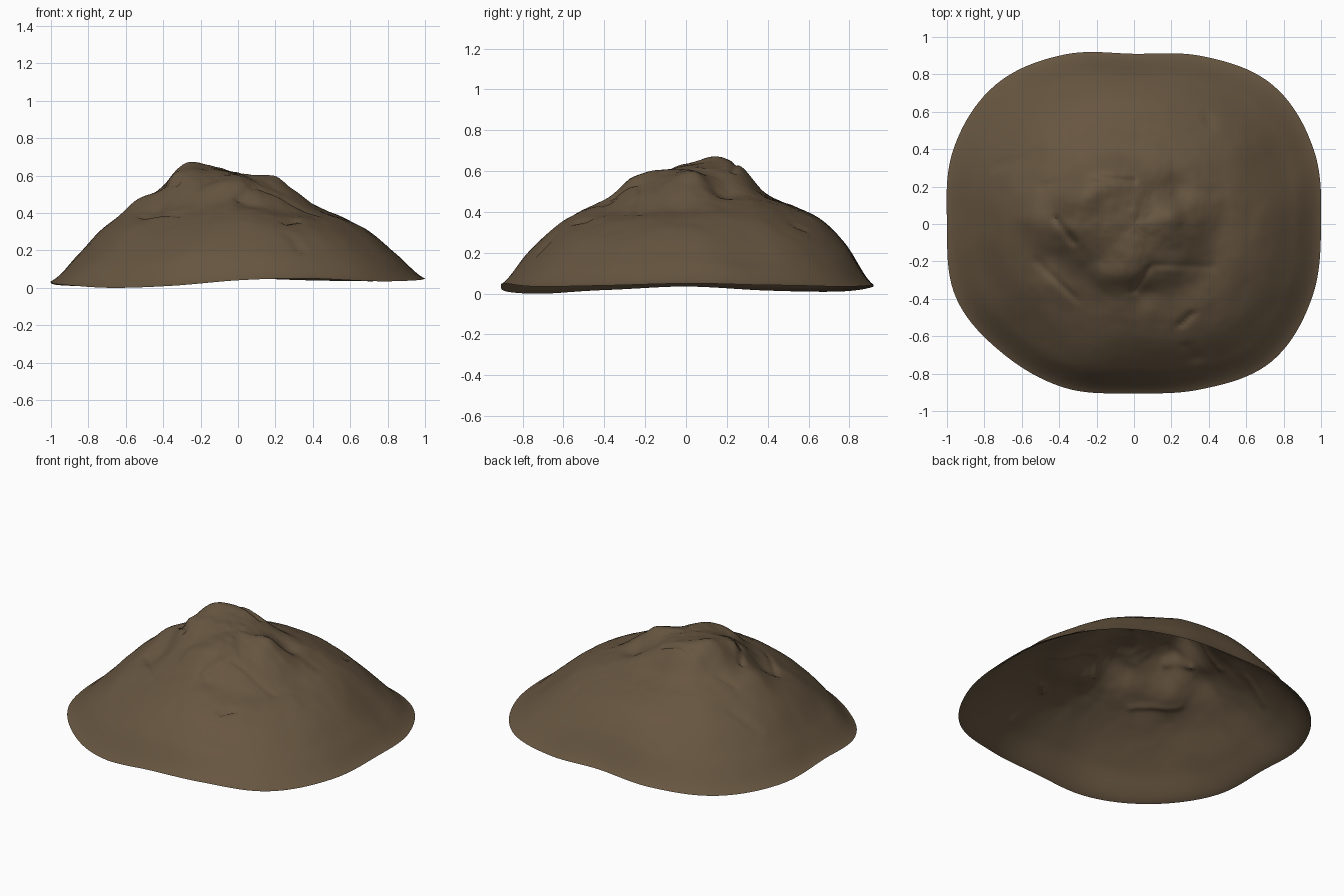
import bpy
import bmesh
import math
from mathutils import Vector, noise

cube = bpy.data.objects.get("Cube")
if cube:
    bpy.data.objects.remove(cube, do_unlink=True)

SEGMENTS, RINGS = 160, 72

# Outline radius and rim height in hundredths, counter-clockwise from +x
OUTLINE = [100, 104, 105, 97, 91, 98, 105, 104.5,
           100, 103, 98.5, 95, 90.5, 95.5, 104, 103]
RIM = [5, 4.5, 3.5, 4, 5, 3, 1, 1.5, 3.5, 2, 0, 1, 4, 5, 3.5, 4]

# Slope profiles from summit towards rim, one for every eighth of a turn
SUMMIT = 61
SLOPES = [
    [59, 53, 43, 37, 29, 17],
    [58, 50, 45, 38, 28, 15],
    [62, 59, 48, 43, 37, 24],
    [64, 65, 50, 42, 32, 17],
    [63, 63, 51, 42, 32, 17],
    [60, 55, 44, 36, 26, 14],
    [60, 57, 47, 40, 32, 20],
    [57, 49, 40, 35, 27, 15],
]

# Bumps and hollows: x, y, height, radius
BUMPS = [
    (-.28, .14, .025, .08),
    (-.35, -.02, .025, .05),
    (-.53, .03, .03, .09),
    (-.45, -.2, -.05, .1),
    (-.75, -.25, -.025, .16),
    (.2, .04, .02, .06),
    (.24, .18, -.03, .07),
    (.75, .3, -.025, .16),
    (.05, -.36, -.03, .08),
    (-.15, -.28, .015, .07),
]

# Rock cracks: start, end, depth
CRACKS = [
    ((-.74, .31), (-.58, .35), .012),
    ((-.5, .2), (-.3, .24), .012),
    ((-.22, .25), (0, .23), .015),
    ((-.42, .03), (-.32, -.1), .02),
    ((-.52, -.2), (-.31, -.4), .01),
    ((0, -.36), (.08, -.24), .015),
    ((.1, -.22), (.42, -.23), .008),
    ((.25, -.54), (.31, -.48), .02),
    ((.28, -.65), (.33, -.72), .015),
    ((.39, .58), (.4, .53), .012),
]


def spline(a, b, c, d, t):
    """Catmull-Rom blend from b to c."""
    return b + .5 * t * (c - a + t * (2 * a - 5 * b + 4 * c - d
                                      + t * (3 * (b - c) + d - a)))


def around(values, turn):
    """Smooth value on a closed loop, turn in 0..1."""
    n = len(values)
    i, t = divmod(turn * n, 1)
    i = int(i)
    return spline(*(values[(i + k) % n] for k in (-1, 0, 1, 2)), t)


def along(values, f):
    """Smooth value on an open run, f in 0..1."""
    n = len(values) - 1
    i = min(int(f * n), n - 1)
    pick = [values[min(max(i + k, 0), n)] for k in (-1, 0, 1, 2)]
    return spline(*pick, f * n - i)


def segment_distance(p, a, b):
    a, b = Vector(a), Vector(b)
    t = max(0, min(1, (p - a).dot(b - a) / (b - a).length_squared))
    return (p - a.lerp(b, t)).length


def surface_point(turn, f):
    angle = turn * math.tau
    radius = f * around(OUTLINE, turn) / 100
    p = Vector((math.cos(angle), math.sin(angle))) * radius
    profile = [SUMMIT]
    profile += [around([s[k] for s in SLOPES], turn) for k in range(6)]
    profile.append(around(RIM, turn))
    z = along(profile, f) / 100
    for x, y, height, size in BUMPS:
        z += height * math.exp(-((p - Vector((x, y))).length / size) ** 2)
    for start, end, depth in CRACKS:
        z -= depth * math.exp(-(segment_distance(p, start, end) / .016) ** 2)
    # Rough rock near the top, calm earth near the rim
    rough = .014 * max(0, 1 - f) ** .7
    z += rough * noise.fractal(Vector((p.x, p.y, .3)) * 5, 1, 2, 4)
    return (p.x, p.y, max(z, 0))


# Open shell made of rings around the summit
bm = bmesh.new()
top = bm.verts.new(surface_point(0, 0))
rings = [[bm.verts.new(surface_point(s / SEGMENTS, r / RINGS))
          for s in range(SEGMENTS)] for r in range(1, RINGS + 1)]
for s in range(SEGMENTS):
    n = (s + 1) % SEGMENTS
    bm.faces.new((top, rings[0][s], rings[0][n]))
    for inner, outer in zip(rings, rings[1:]):
        bm.faces.new((inner[s], outer[s], outer[n], inner[n]))
mesh = bpy.data.meshes.new("hill")
bm.to_mesh(mesh)
bm.free()

hill = bpy.data.objects.new("hill", mesh)
bpy.context.collection.objects.link(hill)

# Brown earth
earth = bpy.data.materials.new("brown earth")
earth.use_nodes = True
colour = (.135, .092, .052, 1)
earth.diffuse_color = colour
earth.node_tree.nodes["Principled BSDF"].inputs["Base Color"].default_value = colour
mesh.materials.append(earth)

bpy.ops.object.select_all(action="DESELECT")
hill.select_set(True)
bpy.context.view_layer.objects.active = hill
bpy.ops.object.shade_smooth_by_angle(angle=math.radians(45))
